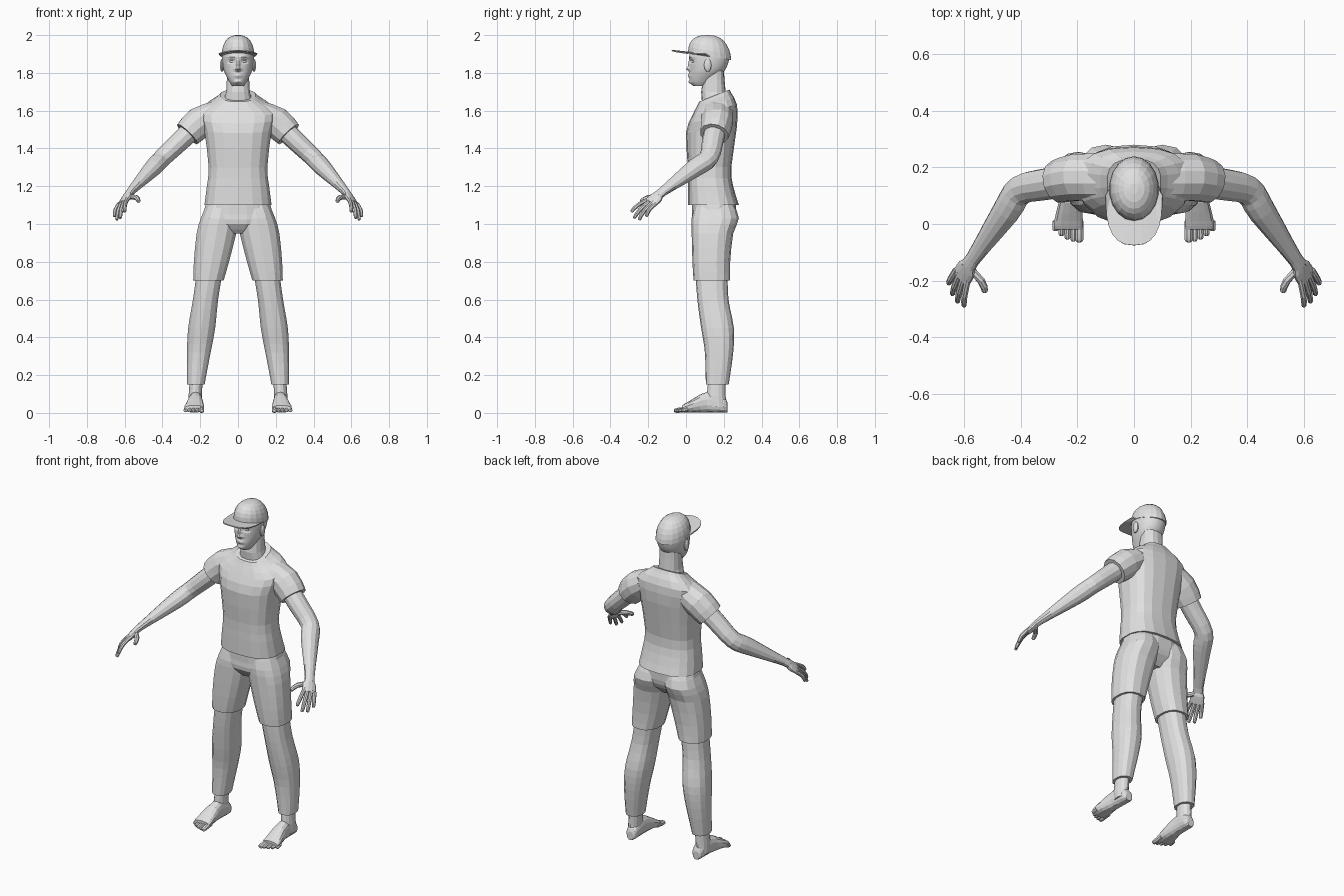
import bpy, bmesh, math
from mathutils import Vector

cube = bpy.data.objects.get("Cube")
if cube:
    bpy.data.objects.remove(cube)

colour = (.75, .75, .75, 1)
grey = bpy.data.materials.new("light grey")
grey.use_nodes = True
grey.diffuse_color = colour
grey.node_tree.nodes["Principled BSDF"].inputs["Base Color"].default_value = colour


def smooth_rows(rows, steps):
    """Smoothly resample a list of cross-section rows."""
    rows = [Vector(row) for row in rows]
    last = len(rows) - 1
    result = []
    for i in range(last):
        start, end = rows[i], rows[i + 1]
        leave = (end - rows[max(i - 1, 0)]) / 2
        arrive = (rows[min(i + 2, last)] - start) / 2
        for step in range(steps):
            t = step / steps
            rest = 1 - t
            result.append(start.lerp(end, t * t * (3 - 2 * t))
                          + leave * t * rest * rest - arrive * t * t * rest)
    return result + [rows[last]]


def oval(centre, across, along, sides, power=2):
    """Superellipse loop; a higher power gives a boxier section."""
    loop = []
    for i in range(sides):
        angle = math.tau * (i + .5) / sides
        c, s = math.cos(angle), math.sin(angle)
        loop.append(centre + across * math.copysign(abs(c) ** (2 / power), c)
                    + along * math.copysign(abs(s) ** (2 / power), s))
    return loop


def loft(name, loops, mirror=False, closed=True):
    """Skin a series of loops, optionally copied to the other side."""
    bm = bmesh.new()
    rings = [[bm.verts.new(point) for point in loop] for loop in loops]
    count = len(rings[0])
    for low, high in zip(rings, rings[1:]):
        for i in range(count if closed else count - 1):
            j = (i + 1) % count
            bm.faces.new((low[i], low[j], high[j], high[i]))
    if closed:
        bm.faces.new(rings[0])
        bm.faces.new(rings[-1])
    bmesh.ops.recalc_face_normals(bm, faces=bm.faces)
    mesh = bpy.data.meshes.new(name)
    bm.to_mesh(mesh)
    bm.free()
    mesh.materials.append(grey)
    obj = bpy.data.objects.new(name, mesh)
    bpy.context.collection.objects.link(obj)
    if mirror:
        obj.modifiers.new("mirror", 'MIRROR').use_mirror_merge = False
    return obj


def leg_line(height):
    """Sideways position of the leg's centre, spreading towards the floor."""
    return .23 - .125 * height ** 1.5


def column(name, rows, steps=2, sides=14, power=2.4, tilt=0, leg=False):
    """Upright part from rows of height, half width, front and back."""
    loops = []
    bottom, top = rows[0][0], rows[-1][0]
    for height, width, front, back in smooth_rows(rows, steps):
        depth = (back - front) / 2
        rise = tilt * ((height - bottom) / (top - bottom)) ** 3
        centre = Vector((leg_line(height) if leg else 0, front + depth, height))
        loops.append(oval(centre, Vector((width, 0, 0)),
                          Vector((0, depth, depth * rise)), sides, power))
    return loft(name, loops, mirror=leg)


def tube(name, path, hint, steps=2, sides=12):
    """Limb from (point, half width along the hint, half thickness)."""
    rows = smooth_rows([(*point, width, thick) for point, width, thick in path], steps)
    points = [Vector(row[:3]) for row in rows]
    loops = []
    for i, row in enumerate(rows):
        ahead = points[min(i + 1, len(points) - 1)]
        direction = (ahead - points[max(i - 1, 0)]).normalized()
        across = (hint - direction * hint.dot(direction)).normalized()
        loops.append(oval(points[i], across * row[3], direction.cross(across) * row[4], sides))
    return loft(name, loops, mirror=True)


def ellipsoid(name, centre, size):
    """Matching pair of ellipsoids, one on each side."""
    loops = []
    for i in range(1, 8):
        angle = math.pi * i / 8
        radius = math.sin(angle)
        middle = Vector(centre) - Vector((0, 0, size[2] * math.cos(angle)))
        loops.append(oval(middle, Vector((size[0] * radius, 0, 0)),
                          Vector((0, size[1] * radius, 0)), 12))
    loft(name, loops, mirror=True)


# Head and neck
head = column("head", [
    (1.73, .03, .04, .11), (1.76, .05, .02, .15), (1.82, .077, .02, .21),
    (1.9, .083, .02, .23), (1.96, .06, .05, .2)], steps=9, sides=52, power=2.1)
column("neck", [(1.62, .09, .09, .23), (1.7, .064, .08, .21), (1.82, .06, .1, .2)])

# Face, sculpted with soft pushes: x, height, half width, half height, push
features = {
    "nose bridge": (0, 1.845, .01, .02, -.013),
    "nose tip": (0, 1.82, .016, .01, -.02),
    "eye sockets": (.033, 1.86, .018, .01, .012),
    "brows": (.03, 1.884, .025, .008, -.006),
    "lips": (0, 1.787, .022, .01, -.012),
    "mouth line": (0, 1.787, .025, .003, .008),
    "chin": (0, 1.75, .02, .01, -.01),
}
for x, height, wide, tall, push in features.values():
    for vertex in head.data.vertices:
        if vertex.co.y < .1:
            sideways = (abs(vertex.co.x) - x) / wide
            upward = (vertex.co.z - height) / tall
            vertex.co.y += push * math.exp(-sideways ** 2 - upward ** 2)
ellipsoid("eyes", (.033, .045, 1.86), (.014, .013, .009))
ellipsoid("ears", (.084, .115, 1.84), (.012, .02, .035))

# Cap crown: a dome whose rim dips towards the back
dome = []
for i in range(7):
    angle = math.radians(14 * i)
    shrink = math.cos(angle) ** .8
    middle = Vector((0, .125, 1.89 + .11 * math.sin(angle)))
    dome.append(oval(middle, Vector((.088 * shrink, 0, 0)),
                     Vector((0, .114, -.022 * shrink)) * shrink, 18))
loft("cap_crown", dome)

# Cap brim, arched from side to side
inner, outer = [], []
for i in range(13):
    angle = math.pi * (i / 12 - .5)
    s, c = math.sin(angle), abs(math.cos(angle))
    inner.append(Vector((.086 * s, .126 - .112 * c, 1.89 + .022 * c)))
    x = .1 * math.copysign(abs(s) ** .8, s)
    outer.append(Vector((x, .1 - .175 * c ** .7, 1.922 - 1.7 * x * x)))
brim = loft("cap_brim", [inner, outer], closed=False)
brim.modifiers.new("thickness", 'SOLIDIFY').thickness = .006

# Shirt, with a neckline that is lower at the front
column("shirt_body", [
    (1.1, .18, .01, .28), (1.2, .167, .01, .25), (1.3, .157, .01, .24), (1.5, .18, 0, .27),
    (1.6, .2, .03, .27), (1.66, .12, .06, .24), (1.68, .095, .07, .23)],
    sides=18, power=2.6, tilt=.4)

# Sleeves and arms follow the same joints
shoulder = Vector((.2, .165, 1.54))
elbow = Vector((.4, .12, 1.35))
wrist = Vector((.57, -.125, 1.17))
palm = Vector((.61, -.19, 1.11))
across_hand = Vector((.6, .7, -.35))
tube("shirt_sleeves", [
    (Vector((.1, .165, 1.6)), .085, .06), (shoulder, .085, .085),
    (shoulder.lerp(elbow, .34), .077, .076)], Vector((0, 1, 0)))
tube("arms", [
    (shoulder, .058, .055), (shoulder.lerp(elbow, .5), .057, .053), (elbow, .053, .048),
    (elbow.lerp(wrist, .3), .051, .046), (wrist, .028, .021),
    (wrist.lerp(palm, .5), .04, .02), (palm, .042, .015)], across_hand, steps=3)

# Fingers fan out between the index and the little finger
def digit(name, knuckle, joint, tip, radius):
    tube(name, [(knuckle.lerp(joint, -.3), radius, radius), (joint, radius, radius),
                (tip.lerp(joint, .1), radius * .8, radius * .8),
                (tip, radius * .4, radius * .4)], across_hand, sides=8)


for i, name in enumerate(["index", "middle", "ring", "little"]):
    fan = i / 3
    reach = math.sin(math.pi * fan)
    knuckle = Vector((.59, -.21, 1.125)).lerp(Vector((.633, -.17, 1.1)), fan)
    tip = Vector((.6, -.29, 1.065)).lerp(Vector((.655, -.21, 1.04)), fan)
    tip += Vector((.006, -.014, -.03)) * reach
    joint = knuckle.lerp(tip, .5) + Vector((.004, -.005, .005))
    digit(name + "_fingers", knuckle, joint, tip, .0115)
digit("thumbs", wrist.lerp(palm, .4), Vector((.54, -.2, 1.14)), Vector((.525, -.24, 1.12)), .014)

# Shorts
column("shorts_hips", [
    (.95, .09, .07, .2), (1, .17, .03, .25), (1.05, .185, .03, .265), (1.12, .17, .03, .265)],
    sides=16)
column("shorts_legs", [
    (.7, .082, .04, .234), (.8, .095, .034, .234), (.95, .107, .03, .25),
    (1.03, .1, .03, .28), (1.11, .08, .05, .25)], leg=True)

# Lower trouser legs
column("trouser_legs", [
    (.15, .047, .105, .226), (.32, .064, .1, .25), (.45, .073, .08, .253),
    (.6, .068, .06, .225), (.74, .07, .05, .22)], steps=3, leg=True)

# Feet: ankles, long bodies and toes
column("ankles", [(.03, .034, .12, .215), (.09, .036, .11, .21), (.18, .035, .12, .21)],
       power=2, leg=True)
foot = []
for y, x, width, top in smooth_rows([
        (.22, .222, .02, .05), (.2, .222, .034, .08), (.11, .224, .036, .108),
        (.01, .231, .052, .056), (-.02, .231, .051, .038)], 3):
    foot.append(oval(Vector((x, y, top / 2 + .002)), Vector((width, 0, 0)),
                     Vector((0, 0, top / 2)), 14, 2.4))
loft("feet", foot, mirror=True)
for i in range(5):
    radius = .011 if i else .015
    root = Vector((.193 + .021 * i, .01, .02))
    tip = Vector((root.x, -.064 + .0025 * i * i, .011))
    tube(f"toes_{i + 1}", [
        (root, radius, radius), (root.lerp(tip, .6), radius, radius),
        (root.lerp(tip, .9), radius, radius * .8), (tip, radius * .5, radius * .5)],
        Vector((1, 0, 0)), sides=8)
